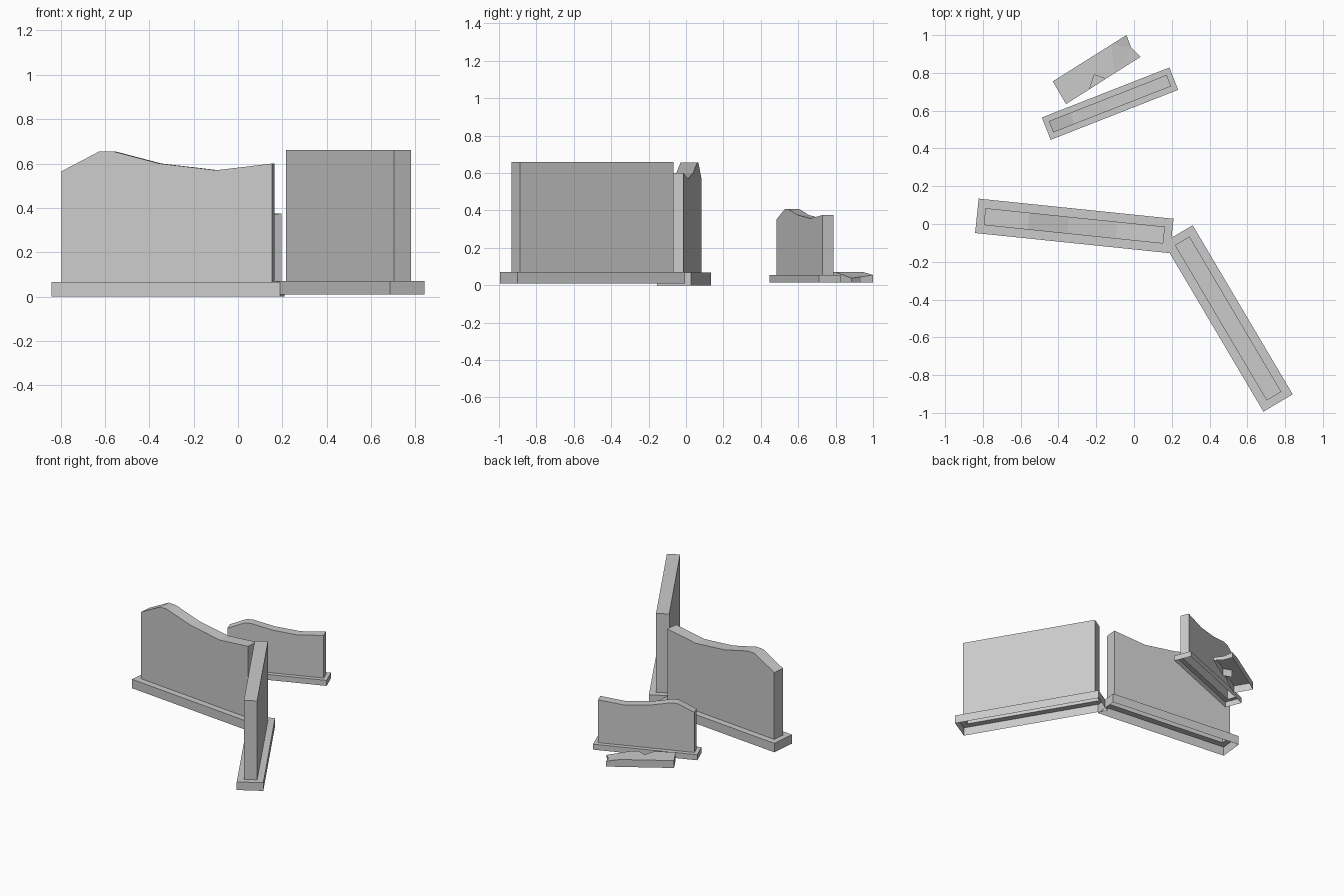
import bpy
import bmesh
import math
from mathutils import Matrix, Vector

cube = bpy.data.objects.get("Cube")
if cube:
    bpy.data.objects.remove(cube, do_unlink=True)

stone = bpy.data.materials.new("grey_stone")
stone.use_nodes = True
GREY = (0.6, 0.6, 0.6, 1)
stone.diffuse_color = GREY
stone.node_tree.nodes["Principled BSDF"].inputs["Base Color"].default_value = GREY


def finish(name, bm):
    mesh = bpy.data.meshes.new(name)
    bm.to_mesh(mesh)
    bm.free()
    mesh.materials.append(stone)
    obj = bpy.data.objects.new(name, mesh)
    bpy.context.collection.objects.link(obj)
    return obj


def bridge(bm, low, high):
    """Join two vertex loops with quads."""
    n = len(low)
    for i in range(n):
        j = (i + 1) % n
        bm.faces.new((low[i], low[j], high[j], high[i]))


def rect(bm, length, width, z):
    x, y = length / 2, width / 2
    return [bm.verts.new(p) for p in ((-x, -y, z), (x, -y, z), (x, y, z), (-x, y, z))]


def wall(name, centre, degrees, base, slab, step, profile):
    """Hollow plinth and slab; profile gives (fraction along, height)."""
    bm = bmesh.new()
    bottom, rim = rect(bm, *base, 0), rect(bm, *base, step)
    foot = rect(bm, *slab, step)
    bridge(bm, bottom, rim)
    bridge(bm, rim, foot)
    front, back = ([bm.verts.new(((t - 0.5) * slab[0], side * slab[1] / 2, z))
                    for t, z in profile] for side in (-1, 1))
    bm.faces.new([foot[0], foot[1]] + front[::-1])
    bm.faces.new([foot[2], foot[3]] + back)
    bm.faces.new((foot[1], foot[2], back[-1], front[-1]))
    bm.faces.new((foot[3], foot[0], front[0], back[0]))
    for i in range(len(profile) - 1):
        bm.faces.new((front[i], front[i + 1], back[i + 1], back[i]))
    turn = Matrix.Translation(Vector(centre)) @ Matrix.Rotation(math.radians(degrees), 4, "Z")
    bm.transform(turn)
    return finish(name, bm)


# Worn wall outline, shared by the large and small ruined walls
WORN = [(0, 0.565), (0.18, 0.655), (0.245, 0.655), (0.465, 0.6), (0.735, 0.57), (1, 0.6)]

wall("worn_wall", (-0.316, -0.01, 0), -5.9, (1.037, 0.183), (0.955, 0.09), 0.067, WORN)
wall("straight_wall", (0.498, -0.5, 0.01), -59.4, (1.04, 0.18), (0.955, 0.09), 0.061,
     [(0, 0.65), (1, 0.65)])
wall("small_worn_wall", (-0.127, 0.637, 0.015), 21.4, (0.725, 0.127), (0.67, 0.064), 0.041,
     [(t, z * 0.6) for t, z in WORN])

# Broken slab lying on the ground, with a chipped side and a sloping end
FLOOR, TOP = 0.015, 0.07
outline = [(-0.43, 0.755, TOP), (-0.36, 0.635, TOP), (-0.235, 0.714, TOP),
           (-0.21, 0.79, TOP), (-0.15, 0.768, TOP), (-0.1, 0.8, TOP),
           (0.035, 0.885, 0.038), (-0.015, 0.935, 0.045), (-0.04, 1.0, 0.055),
           (-0.12, 0.95, TOP)]
bm = bmesh.new()
top = [bm.verts.new(p) for p in outline]
low = [bm.verts.new((x, y, FLOOR)) for x, y, z in outline]
bridge(bm, low, top)
bm.faces.new(top[:6] + top[9:])
end = bm.faces.new(top[5:])
bmesh.ops.triangulate(bm, faces=[end])
# Ledge left inside the chip
bm.faces.new([bm.verts.new((x, y, 0.03)) for x, y, z in outline[2:5]][::-1])
finish("fallen_slab", bm)
